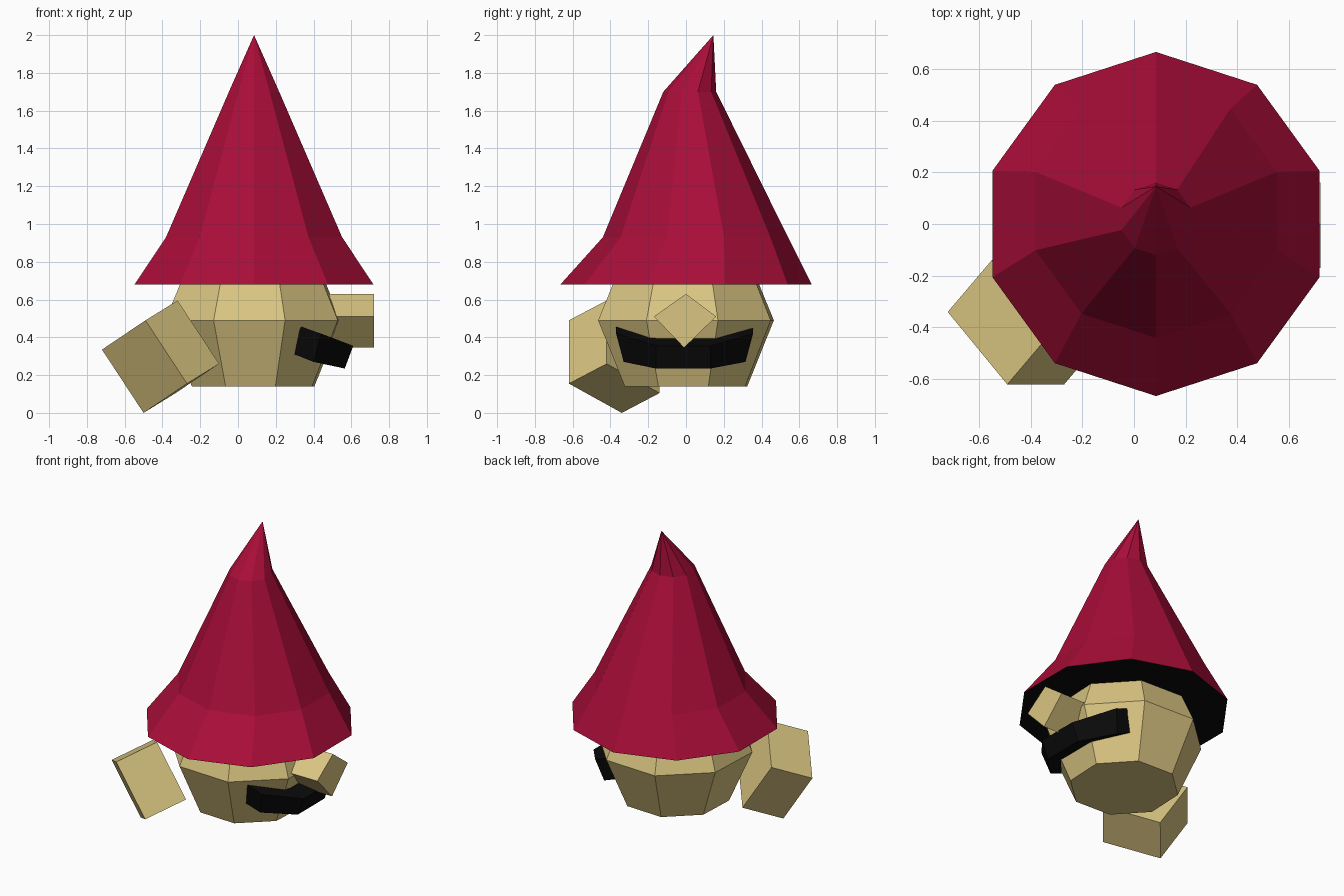
import bpy, bmesh
from math import cos, sin, radians, tau
from mathutils import Vector

cube = bpy.data.objects.get("Cube")
if cube:
    bpy.data.objects.remove(cube, do_unlink=True)


def material(name, rgb):
    m = bpy.data.materials.new(name)
    m.use_nodes = True
    m.diffuse_color = (*rgb, 1)
    m.node_tree.nodes["Principled BSDF"].inputs["Base Color"].default_value = (*rgb, 1)
    return m


red = material("crimson", (0.40, 0.004, 0.040))
skin = material("pale tan", (0.70, 0.56, 0.22))
black = material("black", (0.003, 0.003, 0.003))


def ring(cx, cy, z, radius, sides, turn):
    """Regular polygon at height z."""
    return [(cx + radius * cos(tau * i / sides + radians(turn)),
             cy + radius * sin(tau * i / sides + radians(turn)), z)
            for i in range(sides)]


def loft(name, rings, mats, tip=None):
    """Bridge rings of points, cap both ends or close to a tip."""
    bm = bmesh.new()
    loops = [[bm.verts.new(p) for p in r] for r in rings]
    n = len(loops[0])
    for a, b in zip(loops, loops[1:]):
        for i in range(n):
            j = (i + 1) % n
            bm.faces.new((a[i], a[j], b[j], b[i]))
    bm.faces.new(loops[0][::-1])
    if tip:
        t = bm.verts.new(tip)
        for i in range(n):
            bm.faces.new((loops[-1][i], loops[-1][(i + 1) % n], t))
    else:
        bm.faces.new(loops[-1])
    bmesh.ops.recalc_face_normals(bm, faces=bm.faces)
    # A second material goes on the underside
    if len(mats) > 1:
        for f in bm.faces:
            f.material_index = int(f.normal.z < -0.9)
    mesh = bpy.data.meshes.new(name)
    bm.to_mesh(mesh)
    bm.free()
    for m in mats:
        mesh.materials.append(m)
    obj = bpy.data.objects.new(name, mesh)
    bpy.context.collection.objects.link(obj)
    return obj


# Pointed hat with a flared brim and bent tip, dark underneath
loft("hat",
     [ring(0.085, cy, z, r, 10, 90) for cy, z, r in
      ((0, 0.68, 0.665), (0.05, 0.93, 0.49), (0.02, 1.7, 0.14))],
     [red, black], tip=(0.085, 0.145, 2.0))

# Eight-sided head
loft("head",
     [ring(0.08, 0, z, r, 8, 20) for z, r in
      ((0.14, 0.345), (0.49, 0.495), (0.685, 0.41))], [skin])

# Diamond-shaped nose
diamond = ((-0.17, 0.51), (0, 0.63), (0.16, 0.51), (-0.01, 0.345))
loft("nose", [[(x, y, z) for y, z in diamond] for x in (0.3, 0.72)], [skin])

# Wrap-around eye band: (x, z, y inset) sections, mirrored across y
end = ((0.33, 0.457, 0), (0.44, 0.42, 0), (0.40, 0.27, 0.04), (0.30, 0.31, 0.03))
middle = ((0.50, 0.395, 0), (0.61, 0.355, 0), (0.565, 0.235, 0), (0.46, 0.27, 0))
loft("eye_band",
     [[(x, side * (y - inset), z) for x, z, inset in section]
      for section, side, y in ((end, -1, 0.37), (middle, -1, 0.16),
                               (middle, 1, 0.13), (end, 1, 0.355))], [black])

# Tilted block hand
corner = Vector((-0.49, -0.62, 0.49))
down, left, back = (Vector(v) for v in
                    ((0.22, 0, -0.335), (-0.23, 0.28, -0.155), (0.17, 0.2, 0.105)))
face = [corner, corner + down, corner + down + left, corner + left]
loft("hand", [face, [p + back for p in face]], [skin])
